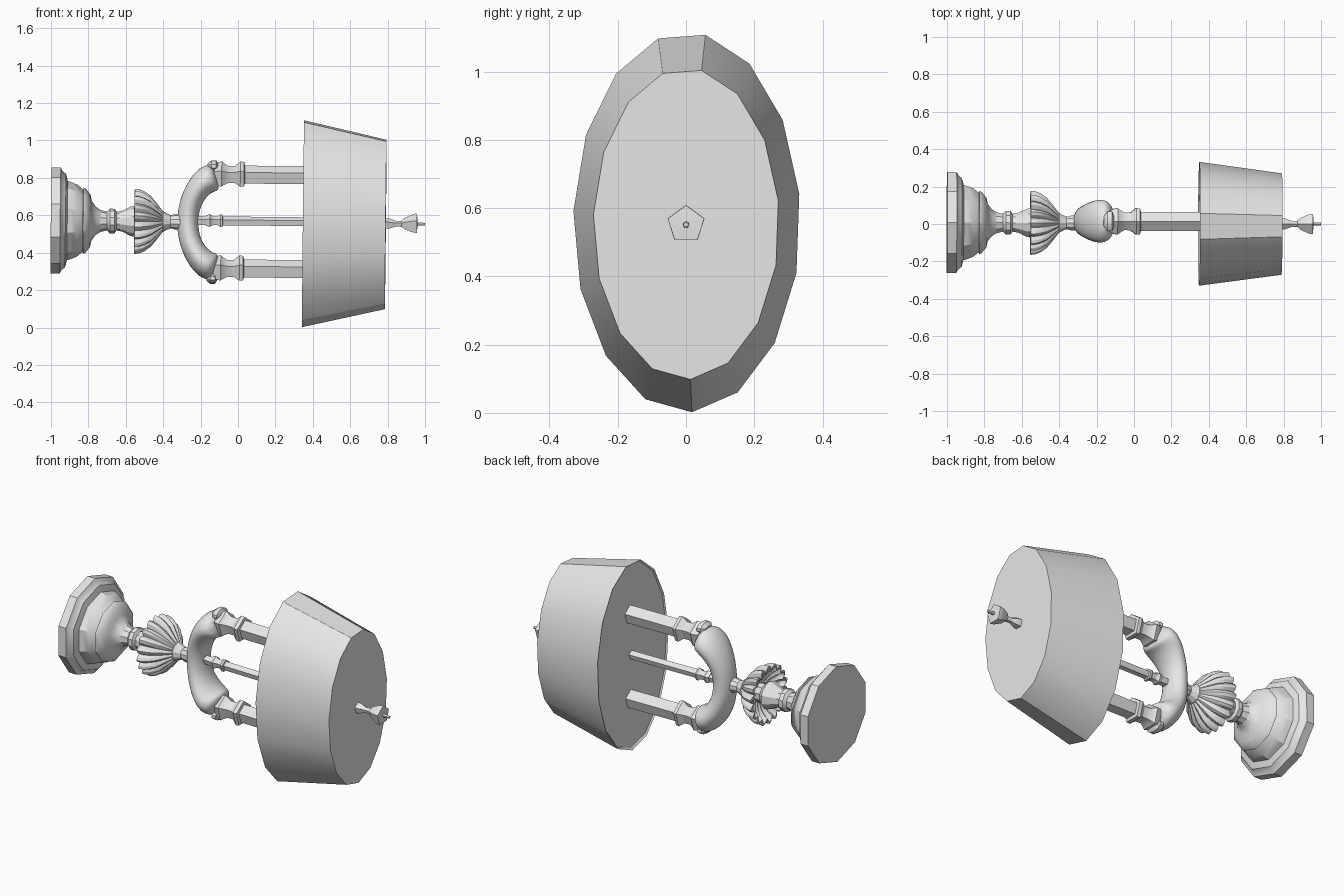
import bpy, bmesh, math
from mathutils import Matrix, Vector

cube = bpy.data.objects.get("Cube")
if cube:
    bpy.data.objects.remove(cube, do_unlink=True)

# One plain material
grey = bpy.data.materials.new("light_grey")
grey.diffuse_color = (0.8, 0.8, 0.8, 1)
grey.use_nodes = True
grey.node_tree.nodes["Principled BSDF"].inputs["Base Color"].default_value = (0.8, 0.8, 0.8, 1)

# The lamp lies along x with a very slight lean
LEAN = (Matrix.Translation((0, 0.004, 0.562))
        @ Matrix.Rotation(-0.004, 4, 'Z') @ Matrix.Rotation(0.0105, 4, 'Y'))


def finish(name, rings, angle=30, subsurf=0):
    """Skin a list of point rings, cap both ends and shade the result."""
    bm = bmesh.new()
    loops = [[bm.verts.new(LEAN @ Vector(p)) for p in ring] for ring in rings]
    for a, b in zip(loops, loops[1:]):
        for i in range(len(a)):
            j = (i + 1) % len(a)
            bm.faces.new((a[i], a[j], b[j], b[i]))
    bm.faces.new(loops[0])
    bm.faces.new(loops[-1])
    bmesh.ops.recalc_face_normals(bm, faces=bm.faces)
    mesh = bpy.data.meshes.new(name)
    bm.to_mesh(mesh)
    bm.free()
    mesh.materials.append(grey)
    obj = bpy.data.objects.new(name, mesh)
    bpy.context.collection.objects.link(obj)
    if subsurf:
        mod = obj.modifiers.new("smooth", 'SUBSURF')
        mod.levels = mod.render_levels = subsurf
    bpy.ops.object.select_all(action='DESELECT')
    obj.select_set(True)
    bpy.context.view_layer.objects.active = obj
    bpy.ops.object.shade_smooth_by_angle(angle=math.radians(angle))
    return obj


def turned(name, profile, sides, phase=90, squash=1, y=0, z=0, flutes=0):
    """Turn an (x, radius) profile around the lamp's axis."""
    rings = []
    for x, r in profile:
        ring = []
        for i in range(sides):
            t = math.tau * i / sides + math.radians(phase)
            f = 0.84 + 0.16 * abs(math.sin(flutes * t / 2)) if flutes else 1
            ring.append((x, y + r * f * squash * math.cos(t), z + r * f * math.sin(t)))
        rings.append(ring)
    return finish(name, rings)


# Stepped ten-sided base
turned("base", [(-1, .283), (-.95, .283), (-.94, .264), (-.922, .25), (-.912, .212),
                (-.89, .205), (-.86, .192), (-.83, .167), (-.827, .178), (-.815, .172),
                (-.79, .14), (-.782, .105), (-.76, .075), (-.73, .055)], 10)

# Stem between base and cup
turned("stem", [(-.74, .06), (-.7, .05), (-.685, .066), (-.66, .066), (-.65, .05),
                (-.62, .055), (-.575, .078), (-.555, .082), (-.53, .06), (-.45, .05)], 10)

# Fluted cup, hollow towards the base
turned("fluted_cup", [(-.49, .06), (-.51, .11), (-.535, .145), (-.555, .16), (-.553, .174),
                      (-.53, .172), (-.5, .16), (-.465, .135), (-.43, .092), (-.4, .052)],
       72, flutes=18)

# Neck joining cup and yoke
turned("neck", [(-.43, .05), (-.4, .055), (-.385, .046), (-.36, .035),
                (-.335, .042), (-.27, .045)], 10)

# Yoke: half path as x, z, half thickness, half width, mirrored in z
half = [(-.272, 0, .06, .08), (-.26, .1, .06, .09), (-.215, .185, .068, .115),
        (-.165, .232, .08, .125), (-.115, .245, .078, .085)]
path = [(x, -z, t, w) for x, z, t, w in reversed(half[1:])] + half
rings = []
for i, (x, z, t, w) in enumerate(path):
    before, after = path[max(i - 1, 0)], path[min(i + 1, len(path) - 1)]
    d = Vector((after[0] - before[0], 0, after[1] - before[1])).normalized()
    side = Vector((d.z, 0, -d.x))
    rings.append([Vector((x, .01, z)) + side * t * math.cos(a) + Vector((0, w * math.sin(a), 0))
                  for a in (math.tau * k / 12 for k in range(12))])
finish("yoke", rings, angle=50, subsurf=2)

# Two outer rods with collars and curled lips, and a thinner middle rod
collar = [(-.13, .06), (-.11, .07), (-.09, .075), (-.08, .066), (-.055, .05), (-.02, .05),
          (0, .066), (.01, .075), (.03, .072), (.035, .05)]
for name, s in (("upper", 1), ("lower", -1)):
    z = s * .251
    turned(name + "_collar", collar, 5, y=.01, z=z)
    turned(name + "_rod", [(.0, .053), (.36, .053)], 5, y=.01, z=z)
    turned(name + "_lip", [(-.165, .015), (-.145, .03), (-.12, .03), (-.11, .015)], 10,
           squash=1.8, y=.01, z=s * .3)
turned("middle_collar", [(-.1 + x * .55, r * .5) for x, r in collar], 5, z=.005)
turned("middle_rod", [(-.24, .026), (.36, .026)], 5, z=.005)

# Oval fifteen-sided shade with a shallow recessed back
turned("shade", [(.356, .545), (.348, .557), (.79, .456)], 15, phase=-87.4, squash=.598)

# Five-sided finial
turned("finial", [(.78, .032), (.81, .03), (.835, .02), (.845, .016), (.875, .018), (.89, .033),
                  (.93, .052), (.95, .057), (.957, .056), (.96, .01), (1, .008)], 5)
